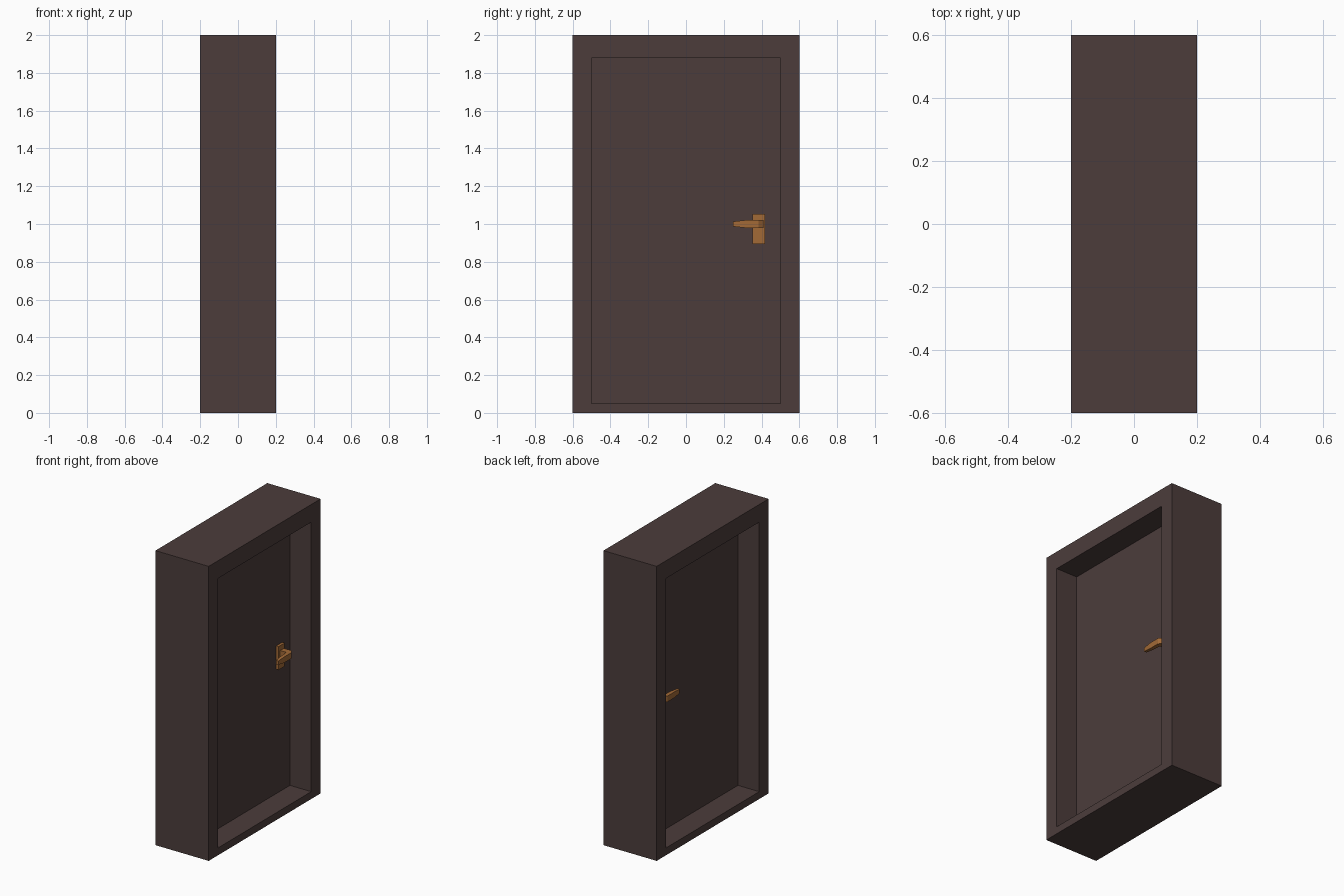
import bpy, bmesh

if "Cube" in bpy.data.objects:
    bpy.data.objects.remove(bpy.data.objects["Cube"])

def material(name, rgb):
    m = bpy.data.materials.new(name)
    m.diffuse_color = (*rgb, 1)
    m.use_nodes = True
    m.node_tree.nodes["Principled BSDF"].inputs["Base Color"].default_value = m.diffuse_color
    return m

WOOD = material("dark brown wood", (0.072, 0.046, 0.044))
BRASS = material("bronze metal", (0.36, 0.142, 0.037))

def add_object(name, bm, mat):
    bmesh.ops.recalc_face_normals(bm, faces=bm.faces)
    me = bpy.data.meshes.new(name)
    bm.to_mesh(me)
    bm.free()
    me.materials.append(mat)
    ob = bpy.data.objects.new(name, me)
    bpy.context.collection.objects.link(ob)
    return ob

def box(name, lo, hi, mat):
    bm = bmesh.new()
    bmesh.ops.create_cube(bm, size=1)
    for v in bm.verts:
        v.co = [a + (b - a) * (c + 0.5) for a, b, c in zip(lo, hi, v.co)]
    return add_object(name, bm, mat)

def loft(name, rings, mat, closed=False):
    """Skin a series of four-point rings; closed joins last to first."""
    bm = bmesh.new()
    loops = [[bm.verts.new(p) for p in r] for r in rings]
    pairs = list(zip(loops, loops[1:]))
    if closed:
        pairs.append((loops[-1], loops[0]))
    else:
        bm.faces.new(loops[0])
        bm.faces.new(loops[-1])
    for a, b in pairs:
        for i in range(4):
            j = (i + 1) % 4
            bm.faces.new((a[i], a[j], b[j], b[i]))
    return add_object(name, bm, mat)

def rect(x, y, z0, z1):
    return [(x, -y, z0), (x, y, z0), (x, y, z1), (x, -y, z1)]

# Deep one-piece frame around the opening
OUTER, INNER = (0.6, 0.0, 2.0), (0.5, 0.05, 1.88)
loft("door_frame", [rect(0.2, *OUTER), rect(0.2, *INNER),
                    rect(-0.2, *INNER), rect(-0.2, *OUTER)], WOOD, closed=True)

# Door leaf in the middle of the frame
box("door_panel", (-0.04, -0.5, 0.05), (0.04, 0.5, 1.88), WOOD)

# Lever path: inner corner (x, y), outer corner (x, y), half height
LEVER = [((0.05, 0.37), (0.05, 0.41), 0.02),
         ((0.10, 0.37), (0.115, 0.41), 0.02),
         ((0.105, 0.36), (0.132, 0.385), 0.02),
         ((0.108, 0.31), (0.132, 0.31), 0.02),
         ((0.110, 0.25), (0.128, 0.25), 0.013)]

# Plate and lever on both faces of the door
for side, s in (("front", 1), ("back", -1)):
    box(f"handle_plate_{side}", (min(s * 0.038, s * 0.058), 0.353, 0.895),
        (max(s * 0.038, s * 0.058), 0.418, 1.053), BRASS)
    loft(f"handle_lever_{side}",
         [[(s * a[0], a[1], 1 - h), (s * b[0], b[1], 1 - h),
           (s * b[0], b[1], 1 + h), (s * a[0], a[1], 1 + h)] for a, b, h in LEVER],
         BRASS)
